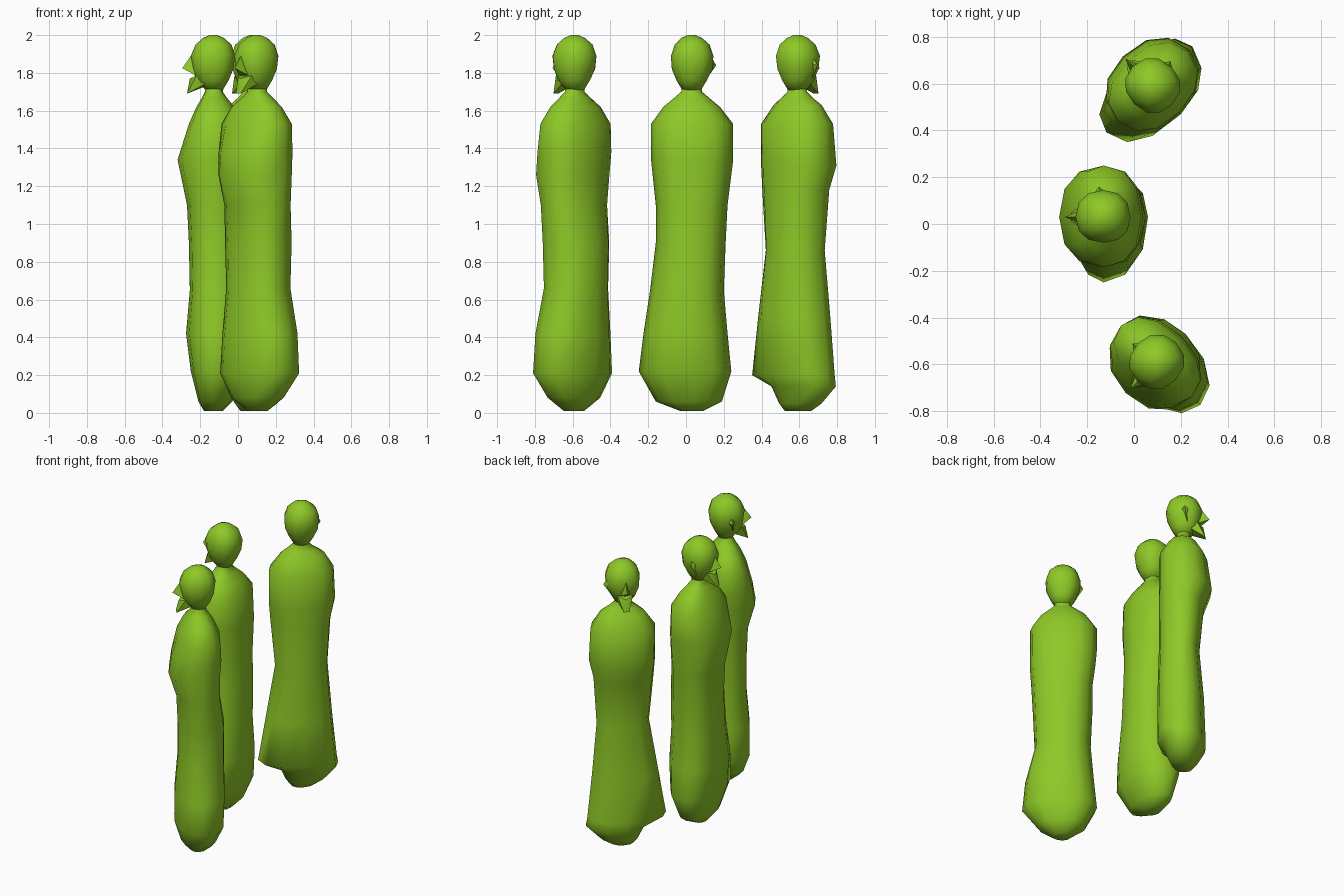
import bpy, bmesh, math
from mathutils import Matrix

cube = bpy.data.objects.get("Cube")
if cube:
    bpy.data.objects.remove(cube, do_unlink=True)

green = bpy.data.materials.new("lime_green")
green.use_nodes = True
colour = (0.27, 0.58, 0.02, 1)
green.diffuse_color = colour
green.node_tree.nodes["Principled BSDF"].inputs["Base Color"].default_value = colour

SIDES = 12


def finish(bm, name, place, sharp_angle):
    """Turn a bmesh into a shaded, coloured object at the figure's place."""
    bmesh.ops.recalc_face_normals(bm, faces=bm.faces)
    mesh = bpy.data.meshes.new(name)
    bm.to_mesh(mesh)
    bm.free()
    mesh.materials.append(green)
    obj = bpy.data.objects.new(name, mesh)
    bpy.context.collection.objects.link(obj)
    obj.matrix_world = place
    bpy.ops.object.select_all(action='DESELECT')
    obj.select_set(True)
    bpy.context.view_layer.objects.active = obj
    bpy.ops.object.shade_smooth_by_angle(angle=math.radians(sharp_angle))
    return obj


def rounded(value, power=0.88):
    return math.copysign(abs(value) ** power, value)


def loft(name, rows, place):
    """Skin rings given as height, then reach (in hundredths) front, back, left, right."""
    bm = bmesh.new()
    rings = []
    for z, front, back, left, right in rows:
        ring = []
        for i in range(SIDES):
            a = math.tau * i / SIDES
            x, y = rounded(math.cos(a)), rounded(math.sin(a))
            x *= left if x > 0 else right
            y *= back if y > 0 else front
            ring.append(bm.verts.new((x / 100, y / 100, z)))
        rings.append(ring)
    for low, high in zip(rings, rings[1:]):
        for i in range(SIDES):
            j = (i + 1) % SIDES
            bm.faces.new((low[i], low[j], high[j], high[i]))
    bm.faces.new(rings[0][::-1])
    bm.faces.new(rings[-1])
    return finish(bm, name, place, 60)


def hull(name, points, place):
    """Small faceted lump around a few points."""
    bm = bmesh.new()
    for p in points:
        bm.verts.new(p)
    bmesh.ops.convex_hull(bm, input=bm.verts)
    return finish(bm, name, place, 50)


def mirrored(points):
    return points + [(-x, y, z) for x, y, z in points if x]


# Shared shapes: neck end of the robe, skull and facial features
collar = [(1.67, 6, 7, 9, 9), (1.7, 4.5, 5, 5.5, 5.5), (1.74, 4.5, 5, 5, 5)]
skull = [
    (1.71, 4, 5, 5, 5), (1.76, 9, 8, 8, 8), (1.82, 11, 10.5, 10.5, 11),
    (1.89, 12, 11.5, 11, 11.5), (1.95, 9.5, 9.5, 9, 9.5), (1.985, 5.5, 5.5, 5.5, 5.5),
    (2, 2, 2, 2, 2),
]
nose = mirrored([(0, -.12, 1.89), (0, -.165, 1.825), (0, -.05, 1.84), (.028, -.1, 1.79)])
beard = mirrored([(0, -.125, 1.77), (.05, -.09, 1.785), (.055, -.03, 1.75),
                  (0, -.04, 1.73), (.018, -.14, 1.69)])
ear = [(-.09, -.05, 1.86), (-.09, .03, 1.86), (-.13, -.02, 1.84),
       (-.08, -.03, 1.77), (-.09, -.01, 1.91)]

# Robes, from hem to shoulder
front_robe = [
    (.01, 5, 5, 6, 5), (.08, 11, 11, 16, 15), (.21, 15, 16, 26, 22),
    (.42, 15, 17, 24, 20), (.66, 13, 17, 18, 18), (.9, 13, 17, 19, 19),
    (1.1, 14, 14, 20, 19), (1.26, 19, 14, 21, 21), (1.38, 17, 15, 21, 22),
    (1.53, 13, 14, 21, 22), (1.62, 9, 10, 15, 16),
]
middle_robe = [
    (.01, 5, 5, 6, 6), (.06, 8, 10, 19, 16), (.22, 12, 17, 28, 21),
    (.42, 14.5, 19, 25.5, 19), (.65, 12.5, 18, 22, 17), (.9, 13, 18, 19, 18),
    (1.1, 14, 17, 19, 19), (1.34, 19, 17, 21.5, 22), (1.53, 13, 16, 21.5, 22),
    (1.62, 9, 11, 15, 15),
]
back_robe = [
    (.01, 6, 6, 7, 8), (.05, 9, 9, 10, 15), (.14, 14, 13, 14, 24),
    (.2, 14, 17, 28, 23), (.5, 13, 17, 23, 20), (.86, 10, 16, 17, 17),
    (1.18, 13, 16, 20, 19), (1.31, 18, 16, 21, 22), (1.53, 15, 16, 21, 21),
    (1.63, 9, 10, 14, 15),
]

# Three standing figures, each turned to its own side
figures = [
    ("front", (.1, -.59), -45, front_robe),
    ("middle", (-.13, .03), -90, middle_robe),
    ("back", (.08, .59), -135, back_robe),
]
for label, (x, y), turn, robe in figures:
    place = Matrix.Translation((x, y, 0)) @ Matrix.Rotation(math.radians(turn), 4, 'Z')
    loft(label + "_robe", robe + collar, place)
    loft(label + "_head", skull, place)
    for part, points in (("nose", nose), ("beard", beard), ("right_ear", ear)):
        hull(label + "_" + part, points, place)
